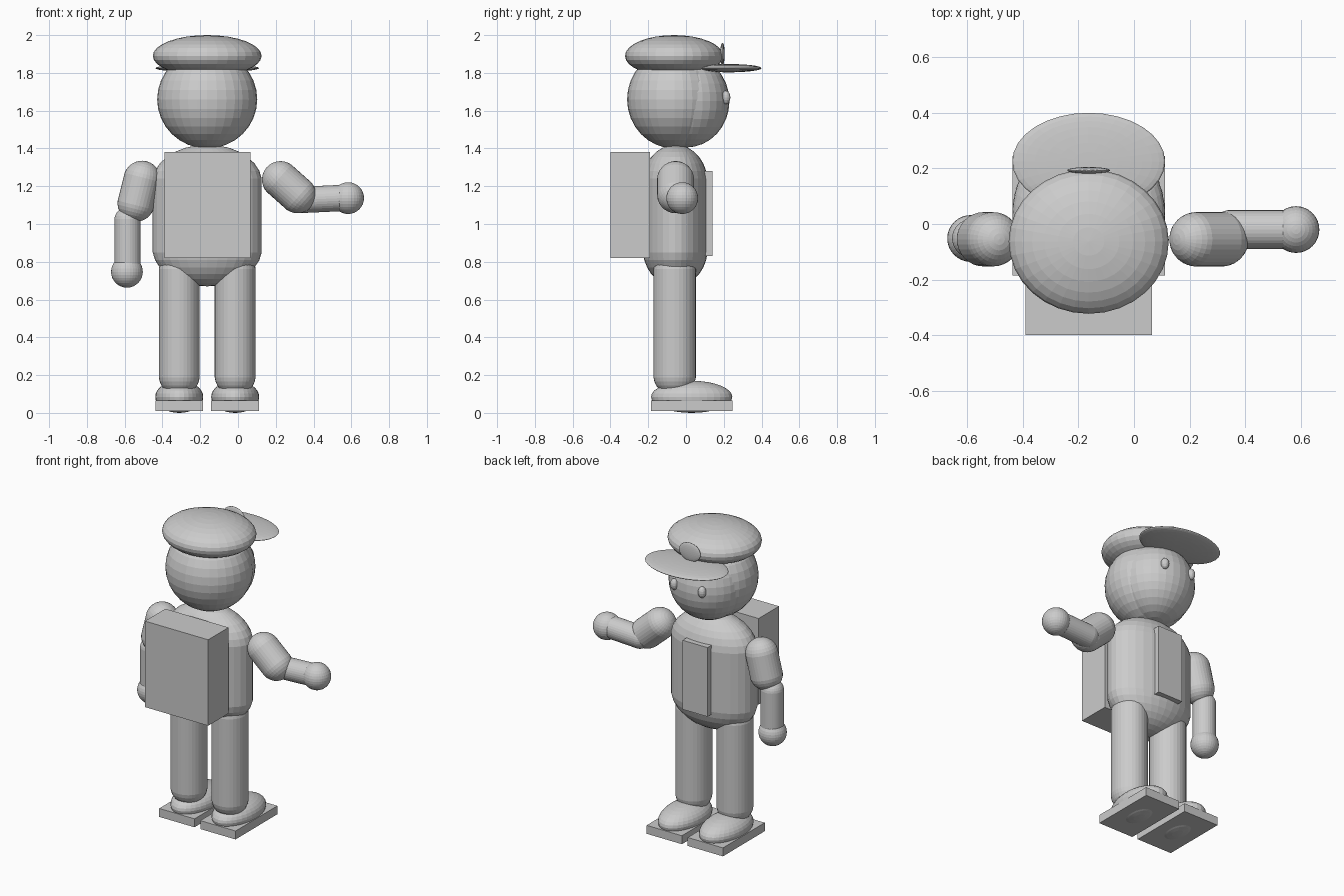
import bpy, bmesh
from mathutils import Vector, Matrix

cube = bpy.data.objects.get("Cube")
if cube:
    bpy.data.objects.remove(cube, do_unlink=True)

GREY = (0.6, 0.6, 0.6, 1.0)
mat = bpy.data.materials.new("plain grey")
mat.use_nodes = True
mat.diffuse_color = GREY
mat.node_tree.nodes["Principled BSDF"].inputs["Base Color"].default_value = GREY

MID = -0.163   # x of the body's middle plane
BY = -0.057    # y of the body's middle plane


def finish(name, bm):
    mesh = bpy.data.meshes.new(name)
    bm.to_mesh(mesh)
    bm.free()
    mesh.materials.append(mat)
    obj = bpy.data.objects.new(name, mesh)
    bpy.context.collection.objects.link(obj)
    return obj


def ellipsoid(name, center, radii, segs=32, rings=16):
    bm = bmesh.new()
    bmesh.ops.create_uvsphere(bm, u_segments=segs, v_segments=rings, radius=1)
    bmesh.ops.transform(bm, matrix=Matrix.LocRotScale(Vector(center), None, Vector(radii)), verts=bm.verts)
    return finish(name, bm)


def box(name, low, high):
    low, high = Vector(low), Vector(high)
    bm = bmesh.new()
    bmesh.ops.create_cube(bm, size=1)
    bmesh.ops.transform(bm, matrix=Matrix.LocRotScale((low + high) / 2, None, high - low), verts=bm.verts)
    return finish(name, bm)


def capsule(name, a, b, radii):
    """Rounded cylinder whose end caps are centred on a and b."""
    a, b = Vector(a), Vector(b)
    half = (b - a).length / 2
    bm = bmesh.new()
    bmesh.ops.create_uvsphere(bm, u_segments=32, v_segments=15, radius=1)
    for v in bm.verts:
        shift = half if v.co.z > 0 else -half
        v.co = Vector((v.co.x * radii[0], v.co.y * radii[1], v.co.z * radii[2] + shift))
    rot = Vector((0, 0, 1)).rotation_difference(b - a).to_matrix().to_4x4()
    bmesh.ops.transform(bm, matrix=Matrix.Translation((a + b) / 2) @ rot, verts=bm.verts)
    return finish(name, bm)


# Torso, chest plate and backpack
capsule("torso", (MID, BY, 0.87), (MID, BY, 1.22), (0.29, 0.172, 0.2))
box("chest_plate", (MID - 0.09, 0.05, 0.83), (MID + 0.09, 0.14, 1.28))
box("backpack", (-0.39, -0.4, 0.82), (0.065, -0.19, 1.38))

# Head: rear shell and face
ellipsoid("hair", (MID, -0.062, 1.66), (0.265, 0.25, 0.26))
ellipsoid("face", (MID, 0.0, 1.65), (0.24, 0.23, 0.245))

# Cap with visor and badge
ellipsoid("cap", (MID, -0.063, 1.89), (0.288, 0.26, 0.11))
ellipsoid("cap_visor", (MID, 0.225, 1.825), (0.275, 0.175, 0.022))
ellipsoid("cap_badge", (MID, 0.193, 1.9), (0.077, 0.012, 0.06))

for side, s in (("left", 1), ("right", -1)):
    x = MID + s * 0.148
    ellipsoid(side + "_eye", (MID + s * 0.1, 0.21, 1.67), (0.025, 0.025, 0.036), 16, 8)
    # Legs, shoes and soles
    capsule(side + "_leg", (x, -0.06, 0.2), (x, -0.06, 0.75), (0.109, 0.113, 0.11))
    ellipsoid(side + "_shoe", (x, 0.03, 0.085), (0.127, 0.215, 0.085))
    box(side + "_sole", (x - 0.127, -0.185, 0.01), (x + 0.127, 0.245, 0.065))

# Arms: shoulder, elbow, forearm start, wrist, hand
arms = {
    "left": ((0.225, -0.055, 1.235), (0.315, -0.055, 1.155),
             (0.345, -0.02, 1.128), (0.56, -0.02, 1.138), (0.583, -0.02, 1.137)),
    "right": ((-0.508, -0.055, 1.237), (-0.54, -0.055, 1.11),
              (-0.585, -0.052, 1.02), (-0.585, -0.052, 0.78), (-0.588, -0.052, 0.747)),
}
for side, (shoulder, elbow, fore, wrist, hand) in arms.items():
    capsule(side + "_upper_arm", shoulder, elbow, (0.098,) * 3)
    capsule(side + "_forearm", fore, wrist, (0.07,) * 3)
    ellipsoid(side + "_hand", hand, (0.084,) * 3)
